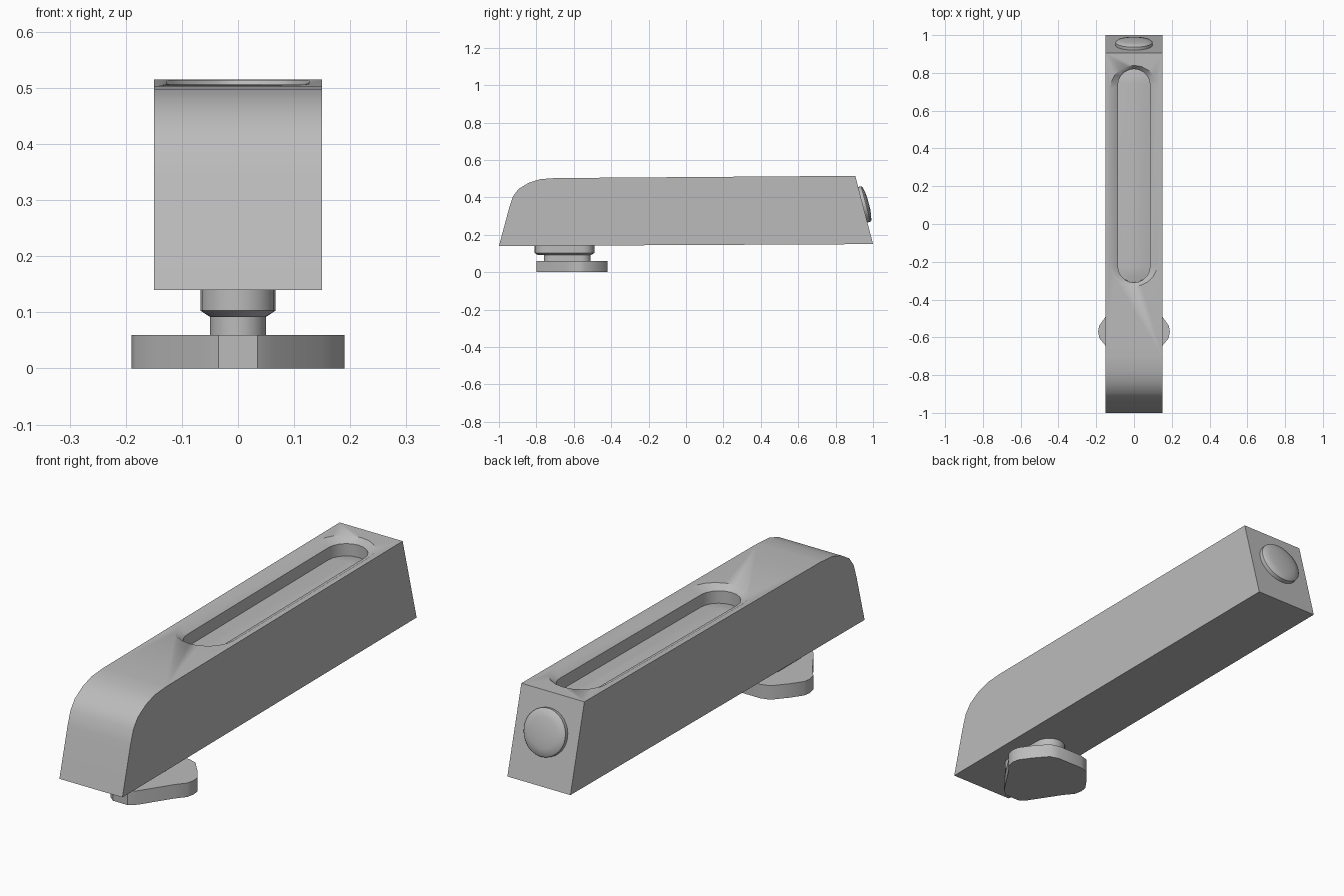
import bpy, bmesh, math
from mathutils import Vector, Matrix

cube = bpy.data.objects.get("Cube")
if cube:
    bpy.data.objects.remove(cube, do_unlink=True)

GREY = (0.5, 0.5, 0.5, 1)
grey = bpy.data.materials.new("plain grey")
grey.use_nodes = True
grey.diffuse_color = GREY
grey.node_tree.nodes["Principled BSDF"].inputs["Base Color"].default_value = GREY


def loft(name, rings, smooth=35):
    """Join equal-length rings of points into a closed solid."""
    bm = bmesh.new()
    loops = [[bm.verts.new(p) for p in ring] for ring in rings]
    for a, b in zip(loops, loops[1:]):
        for i in range(len(a)):
            j = (i + 1) % len(a)
            bm.faces.new((a[i], a[j], b[j], b[i]))
    bm.faces.new(loops[0][::-1])
    bm.faces.new(loops[-1])
    bmesh.ops.recalc_face_normals(bm, faces=bm.faces)
    mesh = bpy.data.meshes.new(name)
    bm.to_mesh(mesh)
    bm.free()
    mesh.materials.append(grey)
    ob = bpy.data.objects.new(name, mesh)
    bpy.context.collection.objects.link(ob)
    bpy.ops.object.select_all(action="DESELECT")
    ob.select_set(True)
    bpy.context.view_layer.objects.active = ob
    bpy.ops.object.shade_smooth_by_angle(angle=math.radians(smooth))
    return ob


def slot(r, y0, y1, z, n=10):
    """Rounded slot outline running along y."""
    pts = []
    for cy, start in ((y1 - r, 0), (y0 + r, math.pi)):
        for i in range(n + 1):
            a = start + math.pi * i / n
            pts.append(Vector((r * math.cos(a), cy + r * math.sin(a), z)))
    return pts


# Body: side profile extruded across the width
profile = [(-1, .14), (-.945, .345), (-.925, .405), (-.895, .445), (-.84, .478),
           (-.78, .497), (-.7, .503), (.905, .515), (1, .15)]
body = loft("body", [[(x, y, z) for y, z in profile] for x in (-.15, .15)])

# Slot in the top: shallow bevel, straight wall and gently domed floor
rings = [slot(.14, -.343, .853, .03), slot(.127, -.33, .84, 0),
         slot(.085, -.31, .82, -.025), slot(.085, -.31, .82, -.078),
         slot(.05, -.275, .785, -.07), slot(.015, -.24, .75, -.067)]
tilt = Matrix.Translation((0, 0, .5085)) @ Matrix.Rotation(.0075, 4, "X")
cutter = loft("slot_cutter", [[tilt @ p for p in ring] for ring in rings])
cutter.hide_render = True
cutter.hide_set(True)
cut = body.modifiers.new("slot", "BOOLEAN")
cut.operation = "DIFFERENCE"
cut.solver = "EXACT"
cut.object = cutter

# Round button on the sloping back, slightly domed
place = Matrix.Translation((0, .944, .36)) @ Matrix.Rotation(-math.radians(75), 4, "X")
steps = [(.098, -.01), (.098, .018), (.092, .024), (.065, .03), (.03, .034)]
loft("button", [[place @ Vector((r * math.cos(a), r * math.sin(a), h))
                 for a in (math.tau * i / 32 for i in range(32))]
                for r, h in steps])

# Collar and neck under the body
loft("collar", [slot(.067, -.81, -.49, .145), slot(.067, -.81, -.49, .103),
                slot(.05, -.793, -.507, .092)], 30)
loft("neck", [slot(.05, -.76, -.51, .095), slot(.05, -.76, -.51, .05)])

# Foot plate: mirrored half outline
half = [(.06, -.42), (.1, -.432), (.15, -.49), (.185, -.54), (.19, -.57),
        (.183, -.605), (.15, -.645), (.065, -.775), (.035, -.8)]
outline = half + [(-x, y) for x, y in reversed(half)]
loft("foot_plate", [[(x, y, z) for x, y in outline] for z in (0, .06)])
